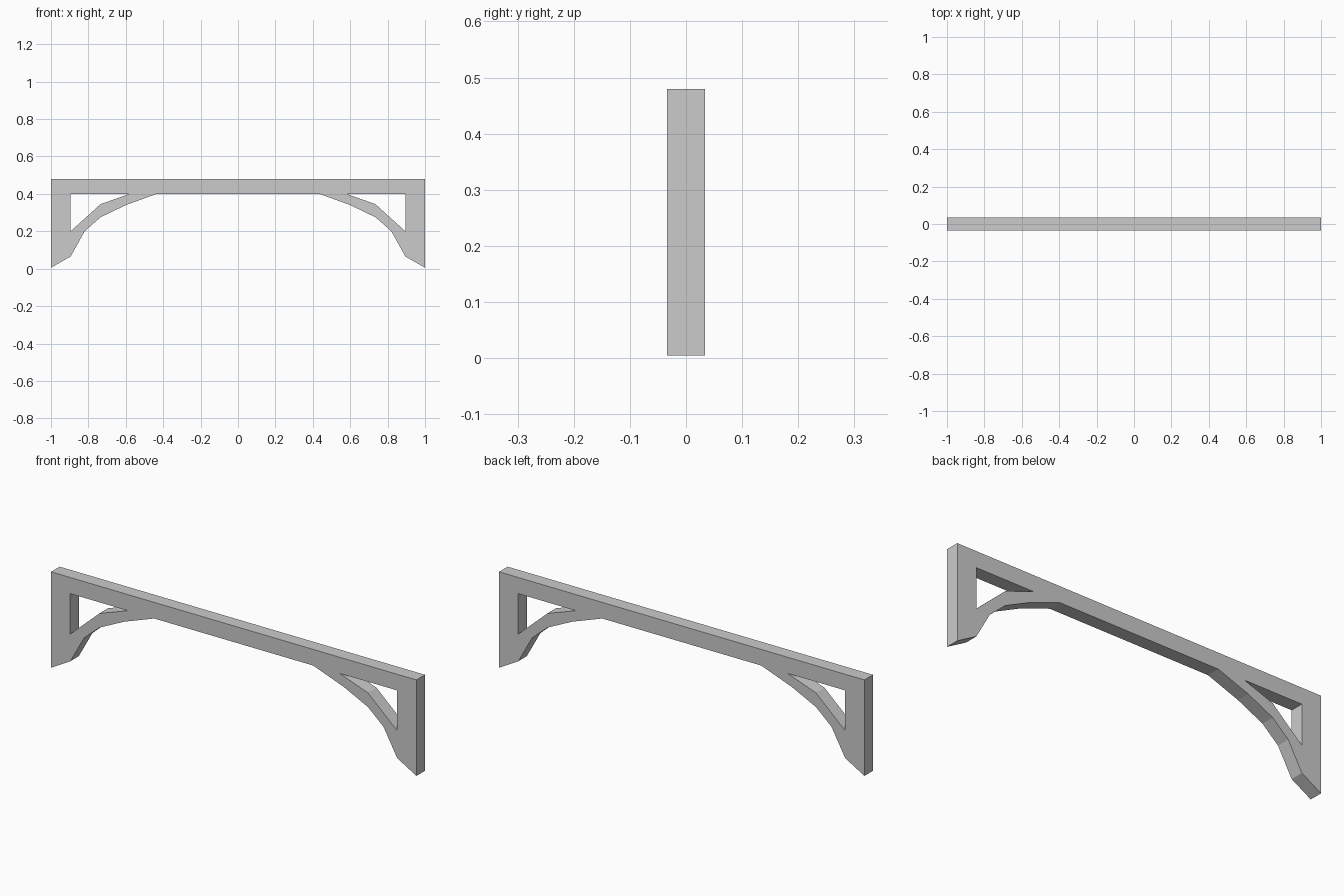
import bpy
from math import pi

if "Cube" in bpy.data.objects:
    bpy.data.objects.remove(bpy.data.objects["Cube"])

HALF_DEPTH = 0.0335

# Right half of the arched underside, from post foot to beam centre
underside = [(1, 0.005), (0.895, 0.065), (0.82, 0.2), (0.735, 0.275),
             (0.6, 0.34), (0.435, 0.4)]
# Opening between post, beam and curved brace
opening = [(0.895, 0.2), (0.895, 0.4), (0.58, 0.4), (0.735, 0.345)]


def mirrored(points):
    return [(-x, z) for x, z in points]


def add_loop(curve, points):
    spline = curve.splines.new('POLY')
    spline.points.add(len(points) - 1)
    for p, (x, z) in zip(spline.points, points):
        p.co = (x, z, 0, 1)
    spline.use_cyclic_u = True


# Flat profile with two openings, extruded to the timber thickness
curve = bpy.data.curves.new("braced_beam", 'CURVE')
curve.dimensions = '2D'
curve.fill_mode = 'BOTH'
curve.extrude = HALF_DEPTH
add_loop(curve, [(-1, 0.48), (1, 0.48)] + underside + mirrored(underside)[::-1])
add_loop(curve, opening)
add_loop(curve, mirrored(opening))

beam = bpy.data.objects.new("braced_beam", curve)
bpy.context.collection.objects.link(beam)
beam.rotation_euler.x = pi / 2

# Turn into a flat-shaded, welded mesh
bpy.context.view_layer.objects.active = beam
beam.select_set(True)
bpy.ops.object.convert(target='MESH')
bpy.ops.object.transform_apply(location=False, rotation=True, scale=False)
bpy.ops.object.mode_set(mode='EDIT')
bpy.ops.mesh.select_all(action='SELECT')
bpy.ops.mesh.remove_doubles(threshold=0.0005)
bpy.ops.mesh.normals_make_consistent(inside=False)
bpy.ops.object.mode_set(mode='OBJECT')
bpy.ops.object.shade_flat()
